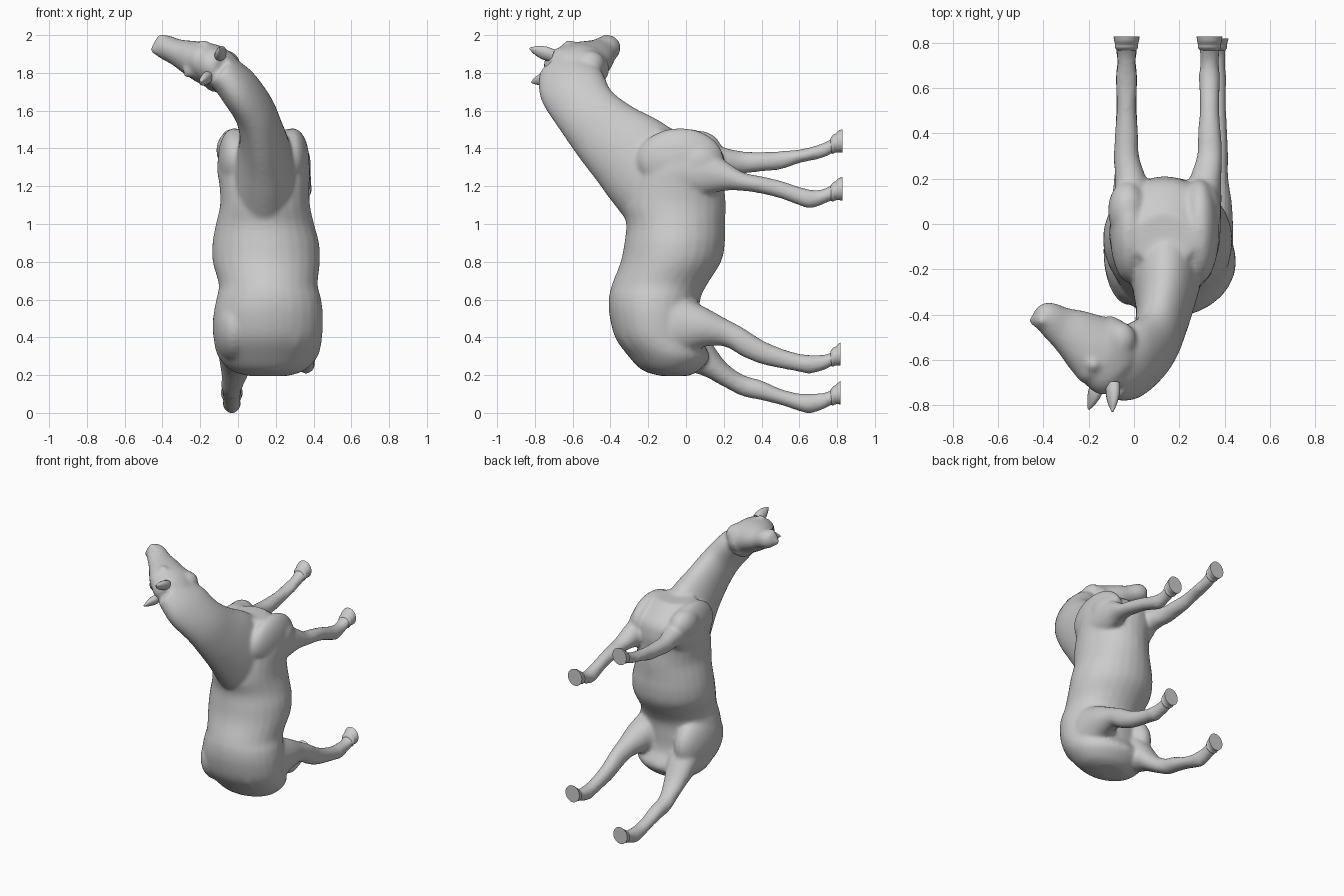
import bpy, bmesh, math
from mathutils import Vector, Matrix

X, Y, Z = Vector((1, 0, 0)), Vector((0, 1, 0)), Vector((0, 0, 1))


def spline(rows, n):
    """Catmull-Rom interpolation of rows of numbers."""
    out = []
    for i in range(len(rows) - 1):
        p = [rows[max(i - 1, 0)], rows[i], rows[i + 1], rows[min(i + 2, len(rows) - 1)]]
        for k in range(n):
            t = k / n
            out.append([0.5 * (2 * b + (c - a) * t + (2 * a - 5 * b + 4 * c - d) * t * t
                        + (3 * b - a - 3 * c + d) * t ** 3) for a, b, c, d in zip(*p)])
    return out + [list(rows[-1])]


def loft(bm, rows, side, normal=None, n=5, seg=28):
    """Skin elliptical rings; a row is x, y, z, side radius, other radius."""
    rows = spline(rows, n)
    pts = [Vector(r[:3]) for r in rows]
    rings = []
    for i, r in enumerate(rows):
        t = normal or (pts[min(i + 1, len(pts) - 1)] - pts[max(i - 1, 0)]).normalized()
        u = (side - t * side.dot(t)).normalized()
        v = t.cross(u)
        rings.append([bm.verts.new(pts[i] + u * r[3] * math.cos(a) + v * r[4] * math.sin(a))
                      for a in (2 * math.pi * k / seg for k in range(seg))])
    for a, b in zip(rings, rings[1:]):
        for k in range(seg):
            j = (k + 1) % seg
            bm.faces.new((a[k], a[j], b[j], b[k]))
    bm.faces.new(rings[0][::-1])
    bm.faces.new(rings[-1])


def ball(bm, c, r):
    m = Matrix.Translation(c) @ Matrix.Diagonal((*r, 1))
    bmesh.ops.create_uvsphere(bm, u_segments=28, v_segments=16, radius=1, matrix=m)


def finish(bm, name):
    bmesh.ops.recalc_face_normals(bm, faces=bm.faces)
    me = bpy.data.meshes.new(name)
    bm.to_mesh(me)
    bm.free()
    ob = bpy.data.objects.new(name, me)
    bpy.context.collection.objects.link(ob)
    bpy.ops.object.select_all(action='DESELECT')
    ob.select_set(True)
    bpy.context.view_layer.objects.active = ob
    bpy.ops.object.shade_smooth_by_angle(angle=math.radians(40))
    return ob


body = bmesh.new()

# torso, rump to chest
loft(body, [
    (.16, -.06, .195, .10, .07), (.158, -.08, .225, .195, .15), (.158, -.09, .30, .265, .215),
    (.158, -.15, .40, .288, .225), (.16, -.168, .52, .29, .238), (.163, -.165, .61, .276, .243),
    (.16, -.14, .68, .262, .252), (.15, -.08, .80, .284, .266), (.147, -.06, .90, .282, .266),
    (.143, -.055, 1.0, .26, .262), (.143, -.065, 1.1, .238, .275), (.14, -.06, 1.2, .238, .265),
    (.135, -.04, 1.3, .246, .25), (.135, -.03, 1.4, .222, .21), (.135, -.07, 1.50, .13, .12)],
    X, Z)

# neck, turned sideways toward the poll
loft(body, [
    (.14, -.10, 1.18, .19, .27), (.14, -.26, 1.34, .15, .243), (.125, -.41, 1.47, .118, .20),
    (.085, -.53, 1.6, .106, .172), (-.005, -.605, 1.73, .103, .178), (-.10, -.635, 1.825, .09, .145)], X)

# head, with its own sideways axis
lat = Vector((.5, 0, .85)).normalized()
fore = Vector((-.65, -.65, .4)).normalized()
loft(body, [
    (-.07, -.71, 1.82, .06, .075), (-.10, -.665, 1.825, .098, .125), (-.13, -.575, 1.835, .113, .168),
    (-.185, -.54, 1.855, .108, .15), (-.255, -.492, 1.882, .09, .12), (-.325, -.45, 1.91, .07, .09),
    (-.375, -.417, 1.932, .066, .074), (-.415, -.40, 1.948, .056, .056), (-.435, -.39, 1.955, .03, .032)], lat)
for s in (-1, 1):
    # brow, cheek and nostril swellings
    ball(body, Vector((-.195, -.595, 1.86)) + lat * s * .075 + fore * .035, (.036, .036, .036))
    ball(body, Vector((-.125, -.545, 1.83)) + lat * s * .048 - fore * .055, (.075, .08, .07))
    ball(body, Vector((-.41, -.415, 1.945)) + lat * s * .032 + fore * .018, (.026, .026, .026))

# shoulders and hips
for x, s in ((-.02, -1), (.29, 1)):
    ball(body, (x, -.03, 1.34), (.087, .23, .168))
    ball(body, (x + .01 * s, .06, 1.36 - .03 * s), (.085, .13, .105))
    ball(body, (x, -.12, .46), (.115, .24, .20))
ball(body, (.13, .05, 1.28), (.19, .145, .17))

# legs: low and high z of the side outline at shared stations along y
YS = (-.08, .08, .2, .3, .4, .5, .6, .65, .7, .75, .79)
FRONT_W = (.10, .088, .07, .056, .052, .044, .046, .048, .042, .044, .05)
HIND_W = (.12, .10, .07, .056, .052, .047, .047, .048, .043, .045, .05)
LEGS = {
    "front_right": (.28, .333, FRONT_W, (1.14, 1.15, 1.175, 1.175, 1.16, 1.135, 1.098, 1.083, 1.093, 1.115, 1.13),
                    (1.42, 1.40, 1.34, 1.275, 1.253, 1.23, 1.197, 1.184, 1.18, 1.195, 1.22)),
    "front_left": (.02, -.033, FRONT_W, (1.16, 1.22, 1.262, 1.267, 1.278, 1.288, 1.322, 1.333, 1.343, 1.36, 1.385),
                   (1.44, 1.44, 1.405, 1.385, 1.382, 1.386, 1.395, 1.405, 1.42, 1.44, 1.47)),
    "hind_right": (.32, .36, HIND_W, (.28, .345, .352, .298, .258, .236, .217, .207, .217, .235, .26),
                   (.64, .57, .505, .452, .388, .343, .313, .308, .308, .312, .34)),
    "hind_left": (.01, -.033, HIND_W, (.24, .20, .138, .088, .067, .042, .009, -.003, .008, .03, .05),
                  (.62, .45, .28, .203, .172, .128, .103, .102, .104, .112, .14)),
}
for name, (x0, x1, widths, lo, hi) in LEGS.items():
    rows = []
    for i, y in enumerate(YS):
        x = x0 + (x1 - x0) * min(i / 3, 1)
        rows.append((x, y, (lo[i] + hi[i]) / 2, widths[i], (hi[i] - lo[i]) / 2))
    loft(body, rows, X, Y)
    # hoof with a raised coronet and a flat sole
    hoof = bmesh.new()
    c = (lo[-1] + hi[-1]) / 2
    end = .828 if "front" in name else .818
    loft(hoof, [(x1, .765, c - .012, .04, .038), (x1, .778, c - .006, .051, .05), (x1, .79, c, .05, .05),
                (x1, .806, c + .008, .054, .057), (x1, end, c + .012, .057, .062)], X, Y, n=3)
    finish(hoof, name + "_hoof")

# blend all flesh parts into one skin
skin = finish(body, "horse_body")
rm = skin.modifiers.new("blend", 'REMESH')
rm.mode = 'VOXEL'
rm.voxel_size = .011
rm.use_smooth_shade = True
sm = skin.modifiers.new("soften", 'SMOOTH')
sm.factor = .5
sm.iterations = 14

# ears and eyes
for s, side, tip in ((1, "left", (-.095, -.828, 1.93)), (-1, "right", (-.20, -.818, 1.75))):
    ear = bmesh.new()
    base = Vector((-.125, -.705, 1.835)) + lat * s * .065
    tip = Vector(tip)
    rows = [(*base.lerp(tip, t), a, b) for t, a, b in
            ((0, .036, .028), (.35, .038, .028), (.7, .027, .018), (1, .005, .004))]
    loft(ear, rows, lat, n=4, seg=16)
    finish(ear, side + "_ear")
    eye = bmesh.new()
    ball(eye, Vector((-.20, -.595, 1.86)) + lat * s * .088 + fore * .035, (.019, .019, .019))
    finish(eye, side + "_eye")
